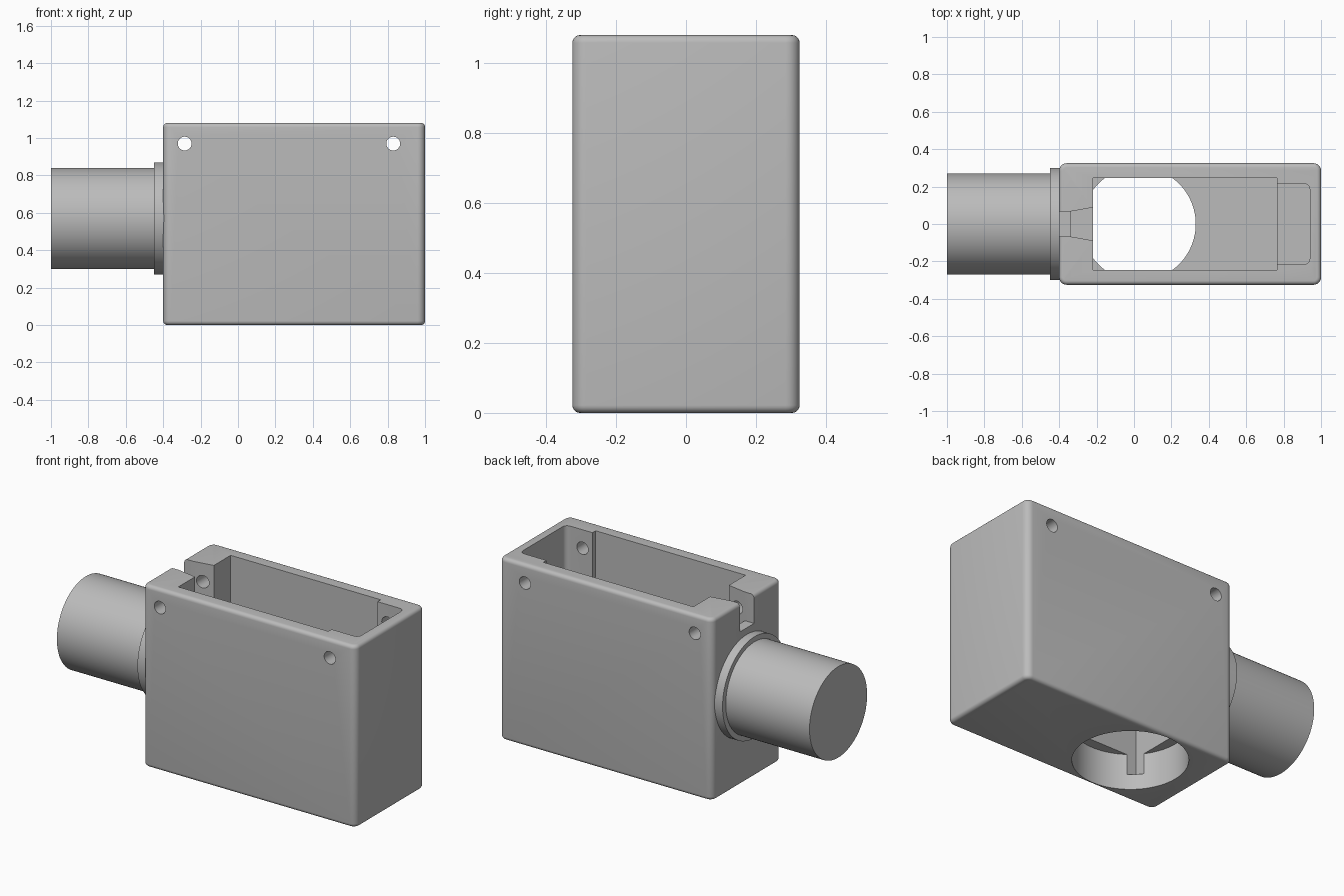
import bpy
import bmesh
import math
from mathutils import Matrix, Vector

if "Cube" in bpy.data.objects:
    bpy.data.objects.remove(bpy.data.objects["Cube"], do_unlink=True)

# One flat colour
grey = bpy.data.materials.new("plain grey")
grey.use_nodes = True
colour = (0.5, 0.5, 0.5, 1)
grey.diffuse_color = colour
grey.node_tree.nodes["Principled BSDF"].inputs["Base Color"].default_value = colour

TOP = 1.08


def make_object(name, bm):
    bmesh.ops.recalc_face_normals(bm, faces=bm.faces)
    mesh = bpy.data.meshes.new(name)
    bm.to_mesh(mesh)
    bm.free()
    mesh.materials.append(grey)
    obj = bpy.data.objects.new(name, mesh)
    bpy.context.collection.objects.link(obj)
    return obj


def prism(name, outline, z0, z1, round_x=None, radius=0.0, rim=0.0):
    """Extrude an outline upwards; round upright edges past round_x, then the rims."""
    bm = bmesh.new()
    base = bm.faces.new([bm.verts.new((x, y, z0)) for x, y in outline])
    up = bmesh.ops.extrude_face_region(bm, geom=[base])["geom"]
    bmesh.ops.translate(bm, vec=(0, 0, z1 - z0),
                        verts=[v for v in up if isinstance(v, bmesh.types.BMVert)])
    if radius:
        uprights = [e for e in bm.edges
                    if abs(e.verts[0].co.z - e.verts[1].co.z) > 0.01
                    and e.verts[0].co.x > round_x]
        bmesh.ops.bevel(bm, geom=uprights, offset=radius, segments=6,
                        profile=0.5, affect='EDGES')
    if rim:
        rims = [e for e in bm.edges
                if abs(e.verts[0].co.z - e.verts[1].co.z) < 0.001]
        bmesh.ops.bevel(bm, geom=rims, offset=rim, segments=5,
                        profile=0.5, affect='EDGES')
    return make_object(name, bm)


def rect(x0, x1, half):
    return [(x0, -half), (x1, -half), (x1, half), (x0, half)]


def cylinder(name, radius, start, end, segments):
    start, end = Vector(start), Vector(end)
    axis = end - start
    turn = axis.to_track_quat('Z', 'Y').to_matrix().to_4x4()
    bm = bmesh.new()
    bmesh.ops.create_cone(bm, cap_ends=True, segments=segments, radius1=radius,
                          radius2=radius, depth=axis.length,
                          matrix=Matrix.Translation((start + end) / 2) @ turn)
    return make_object(name, bm)


def activate(obj):
    bpy.ops.object.select_all(action='DESELECT')
    obj.select_set(True)
    bpy.context.view_layer.objects.active = obj


def cut(target, cutter):
    cutter.hide_render = True
    activate(target)
    mod = target.modifiers.new("cut", 'BOOLEAN')
    mod.operation = 'DIFFERENCE'
    mod.solver = 'EXACT'
    mod.object = cutter
    bpy.ops.object.modifier_apply(modifier=mod.name)
    bpy.data.objects.remove(cutter, do_unlink=True)


# Housing block with rounded edges
housing = prism("housing", rect(-0.4, 1.0, 0.325), 0, TOP, -1, 0.04, 0.022)

# Main cavity and the narrower end pocket
cut(housing, prism("cavity_cutter", rect(-0.22, 0.765, 0.245), 0.09, 1.3))
cut(housing, prism("pocket_cutter", rect(0.7, 0.94, 0.215), 0.45, 1.3, 0.8, 0.03))

# Entry slot: narrow notch, then a flared, slightly deeper throat
cut(housing, prism("notch_cutter", rect(-0.5, -0.33, 0.067), 0.91, 1.3))
throat = [(-0.34, -0.067), (-0.21, -0.09), (-0.21, 0.09), (-0.34, 0.067)]
cut(housing, prism("throat_cutter", throat, 0.87, 1.3))

# Round opening in the base, reaching up into the walls
cut(housing, cylinder("base_hole_cutter", 0.305, (0.025, 0, -0.1), (0.025, 0, 0.21), 96))

# Cross holes for fixing pins
for x in (-0.285, 0.83):
    cut(housing, cylinder("pin_hole_cutter", 0.037, (x, -0.5, 0.97), (x, 0.5, 0.97), 32))

# Side spigot with its collar
AXIS = 0.57
collar = cylinder("collar", 0.3, (-0.45, 0, AXIS), (-0.37, 0, AXIS), 96)
spigot = cylinder("spigot", 0.27, (-1.0, 0, AXIS), (-0.4, 0, AXIS), 96)

for part in (housing, collar, spigot):
    activate(part)
    bpy.ops.object.shade_smooth_by_angle(angle=math.radians(30))
